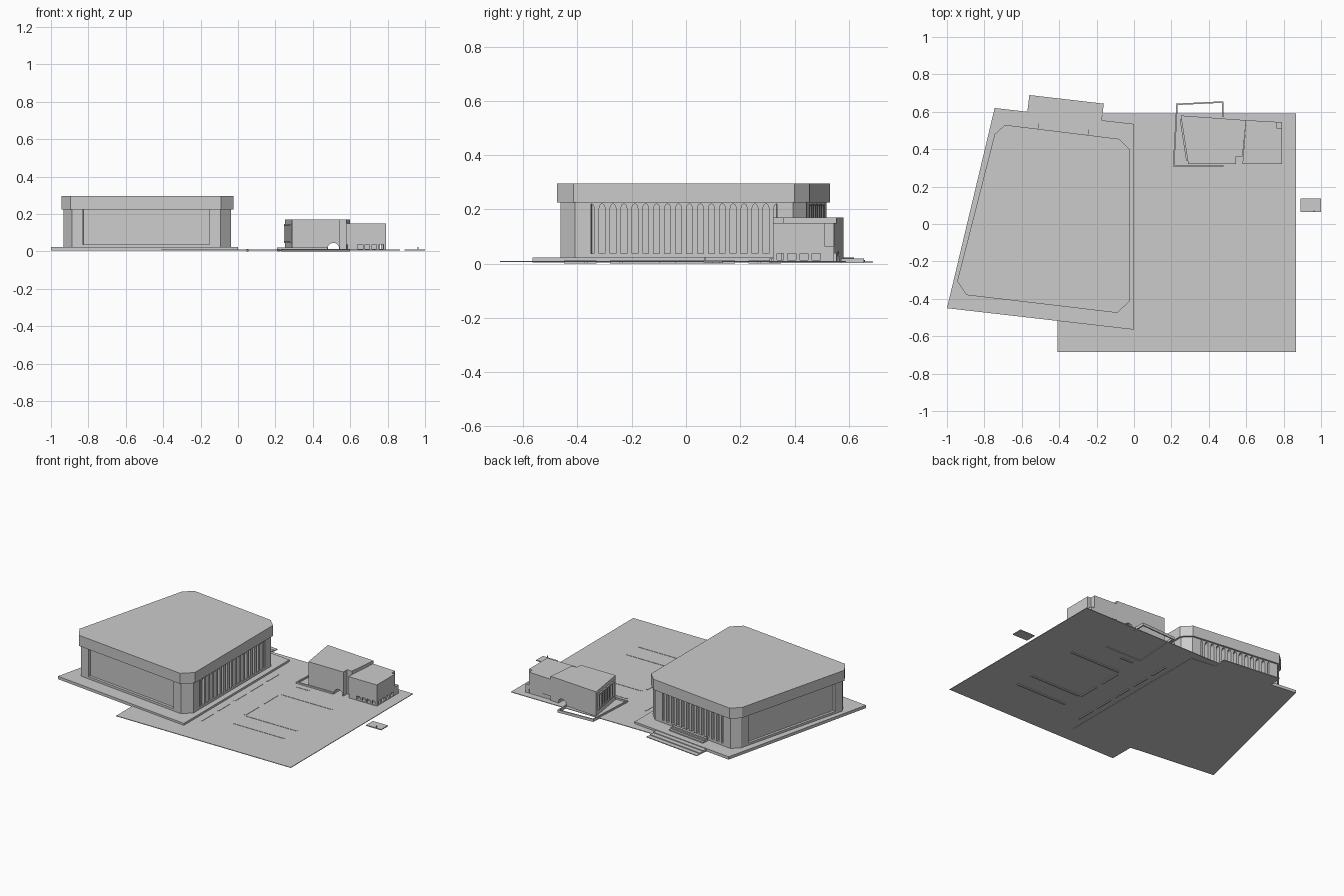
import bpy, bmesh, math
from mathutils import Vector

if "Cube" in bpy.data.objects:
    bpy.data.objects.remove(bpy.data.objects["Cube"])

mat = bpy.data.materials.new("pale_grey")
mat.diffuse_color = (0.6, 0.6, 0.6, 1)
mat.use_nodes = True
mat.node_tree.nodes["Principled BSDF"].inputs["Base Color"].default_value = mat.diffuse_color


def make(name, solids):
    """One object from solids; each solid is (bottom ring, top ring)."""
    bm = bmesh.new()
    for a, b in solids:
        va = [bm.verts.new(p) for p in a]
        vb = [bm.verts.new(p) for p in b]
        bm.faces.new(va[::-1])
        bm.faces.new(vb)
        n = len(va)
        for i in range(n):
            j = (i + 1) % n
            bm.faces.new((va[i], va[j], vb[j], vb[i]))
    bmesh.ops.recalc_face_normals(bm, faces=bm.faces)
    me = bpy.data.meshes.new(name)
    bm.to_mesh(me)
    bm.free()
    me.materials.append(mat)
    ob = bpy.data.objects.new(name, me)
    bpy.context.collection.objects.link(ob)
    return ob


def prism(pts, z0, z1):
    return ([(p[0], p[1], z0) for p in pts], [(p[0], p[1], z1) for p in pts])


def box(x0, x1, y0, y1, z0, z1):
    return prism([(x0, y0), (x1, y0), (x1, y1), (x0, y1)], z0, z1)


def frame(a, b):
    """Unit direction and outward normal of a counter-clockwise edge."""
    d = (Vector(b) - Vector(a)).normalized()
    return d, Vector((d.y, -d.x))


def inset(pts, dists):
    """Move every edge of a polygon inward by its own distance."""
    n, out = len(pts), []
    lines = []
    for i in range(n):
        d, nor = frame(pts[i], pts[(i + 1) % n])
        lines.append((Vector(pts[i]) - nor * dists[i], d))
    for i in range(n):
        p, d = lines[i - 1]
        q, e = lines[i]
        t = (q - p).cross(e) / d.cross(e)
        out.append(p + d * t)
    return out


def fin(p, d, nor, profile, depth):
    """Profile of (along, z) pairs on a wall, pushed inward by depth."""
    def ring(off):
        return [(*(p + d * s - nor * off), z) for s, z in profile]
    return (ring(0), ring(depth))


# ground sheet and thin kerb lines showing on both sides of it
make("ground", [box(-0.41, 0.865, -0.685, 0.59, 0.006, 0.010)])
kerbs = [box(0.23, 0.60, y, y + 0.012, 0, 0.012) for y in (-0.376, -0.246, 0.124)]
kerbs.append(box(0.24, 0.33, 0.264, 0.276, 0, 0.012))
kerbs += [box(0.21, 0.222, y, y + 0.14, 0, 0.012) for y in (-0.235, -0.04)]
kerbs += [box(0.045, 0.055, -0.45 + 0.17 * i, -0.33 + 0.17 * i, 0, 0.012) for i in range(5)]
make("kerb_lines", kerbs)

# plinth of the big hall with wide steps at the back
plinth = [(-1, -0.45), (0, -0.565), (0, 0.535), (-0.745, 0.62)]
make("hall_plinth", [prism(plinth, 0.004, 0.023)])
sa, sb = Vector((-0.172, 0.554)), Vector((-0.57, 0.60))
d, nor = frame(sa, sb)
make("back_steps", [
    prism([sa - nor * 0.02, sa + nor * w, sb + nor * w, sb - nor * 0.02], 0.004, z)
    for w, z in ((0.09, 0.009), (0.06, 0.014), (0.03, 0.019))])

# hall outline with chamfered corners
roof = [(-0.895, -0.38), (-0.09, -0.475), (-0.025, -0.415), (-0.025, 0.40),
        (-0.08, 0.455), (-0.69, 0.53), (-0.745, 0.48), (-0.945, -0.305)]
body = inset(roof, [0.012] * 8)
make("roof_band", [prism(roof, 0.225, 0.295)])
make("base_course", [prism(body, 0.020, 0.038)])

# recessed hall walls: deeper behind the colonnades
square = [(-0.963, -0.372), (-0.025, -0.4827), (-0.025, 0.448), (-0.732, 0.535)]
core = inset(square, [0.030, 0.060, 0.060, 0.030])
# clip core corners so they stay inside the corner piers
cut = []
for i in range(4):
    p = core[i]
    cut += [p + (core[i - 1] - p).normalized() * 0.06,
            p + (core[(i + 1) % 4] - p).normalized() * 0.06]
make("hall_walls", [prism(cut, 0.03, 0.23)])

# chamfered corner piers
piers = []
for k in (1, 3, 5, 7):
    p0, p1, p2, p3 = (body[(k + j) % 8] for j in (-1, 0, 1, 2))
    u = p1 + (p0 - p1).normalized() * 0.06
    v = p2 + (p3 - p2).normalized() * 0.06
    mid = (p1 + p2) / 2
    inner = mid + (Vector((-0.45, 0.02)) - mid).normalized() * 0.12
    piers.append(prism([u, p1, p2, v, inner], 0.03, 0.228))
make("corner_piers", piers)

# colonnades with arched heads on the right and back sides
for name, k, count in (("right_colonnade", 2, 17), ("back_colonnade", 4, 12)):
    a, b = body[k], body[k + 1]
    d, nor = frame(a, b)
    run = (b - a).length - 0.12
    pitch = run / count
    h, w = pitch / 2, pitch * 0.23
    side = [(w, 0.036), (w, 0.203)]
    side += [(h - (h - w) * math.cos(t), 0.203 + 0.018 * math.sin(t))
             for t in (math.pi / 6, math.pi / 3, math.pi / 2)]
    side.append((h, 0.228))
    profile = side + [(-s, z) for s, z in side[::-1]]
    make(name, [fin(a + d * (0.06 + pitch * (i + 0.5)), d, nor, profile, 0.034)
                for i in range(count)])

# entrance landing at the back of the hall
pa, pb = Vector((-0.245, 0.475)), Vector((-0.515, 0.508))
d, nor = frame(pa, pb)
make("entrance_landing", [
    prism([pa, pa + nor * w, pb + nor * w, pb], 0.02, z)
    for w, z in ((0.045, 0.030), (0.03, 0.038), (0.018, 0.046))])

# annex: tall wing with a slit in the front and an arched passage through it
tall = make("annex_tall_wing", [prism(
    [(0.29, 0.32), (0.545, 0.32), (0.545, 0.36), (0.58, 0.36),
     (0.60, 0.555), (0.25, 0.58)], 0.008, 0.17)])
arch = [(0.48, -0.02)] + [(0.51 - 0.03 * math.cos(i * math.pi / 10),
                           0.017 + 0.029 * math.sin(i * math.pi / 10))
                          for i in range(11)] + [(0.54, -0.02)]
cutter = make("passage_cutter", [([(x, 0.2, z) for x, z in arch],
                                  [(x, 0.7, z) for x, z in arch])])
cutter.hide_render = True
cutter.hide_viewport = True
mod = tall.modifiers.new("passage", 'BOOLEAN')
mod.operation = 'DIFFERENCE'
mod.object = cutter
mod.solver = 'EXACT'

# tall wing side wall: upright pilasters with a sill and a lintel
a, b = Vector((0.25, 0.58)), Vector((0.29, 0.32))
d, nor = frame(a, b)
L = (b - a).length
bars = []
for i in range(7):
    s = 0.02 + i * (L - 0.052) / 6
    bars.append((s, s + 0.012, 0.05, 0.14))
bars += [(0.02, L - 0.02, 0.044, 0.052), (0.02, L - 0.02, 0.138, 0.146)]
make("side_pilasters", [
    fin(a + nor * 0.008, d, nor, [(s, z0), (t, z0), (t, z1), (s, z1)], 0.012)
    for s, t, z0, z1 in bars])

# annex: low wing on short pillars
low = [(0.58, 0.32), (0.79, 0.32), (0.79, 0.51), (0.765, 0.51),
       (0.765, 0.546), (0.60, 0.555)]
make("annex_low_wing", [prism(low, 0.038, 0.15)])
make("low_wing_core", [box(0.60, 0.76, 0.35, 0.545, 0.008, 0.04)])
make("low_wing_corner", [box(0.765, 0.79, 0.51, 0.545, 0.008, 0.065)])
pillars = [box(0.585, 0.64, 0.32, 0.35, 0.008, 0.04)]
pillars += [box(x, x + 0.012, 0.32, 0.335, 0.008, 0.04) for x in (0.668, 0.704, 0.741, 0.778)]
pillars += [box(0.775, 0.79, 0.36 + 0.045 * i, 0.375 + 0.045 * i, 0.008, 0.04) for i in range(4)]
pillars.append(box(0.64, 0.79, 0.32, 0.51, 0.006, 0.014))
make("low_wing_pillars", pillars)

# low kerb wall round the tall wing
path = [(0.475, 0.575), (0.475, 0.652), (0.23, 0.64), (0.212, 0.312), (0.475, 0.312)]
walls = []
for p, q in zip(path, path[1:]):
    d, nor = frame(p, q)
    p, q = Vector(p) - d * 0.004, Vector(q) + d * 0.004
    walls.append(prism([p + nor * 0.004, q + nor * 0.004,
                        q - nor * 0.004, p - nor * 0.004], 0.002, 0.020))
make("forecourt_kerb", walls)

# detached little slab with a marker post
make("outlying_slab", [box(0.89, 1.0, 0.065, 0.135, 0.004, 0.010)])
make("marker_post", [box(0.96, 0.966, 0.066, 0.072, 0.008, 0.024)])
